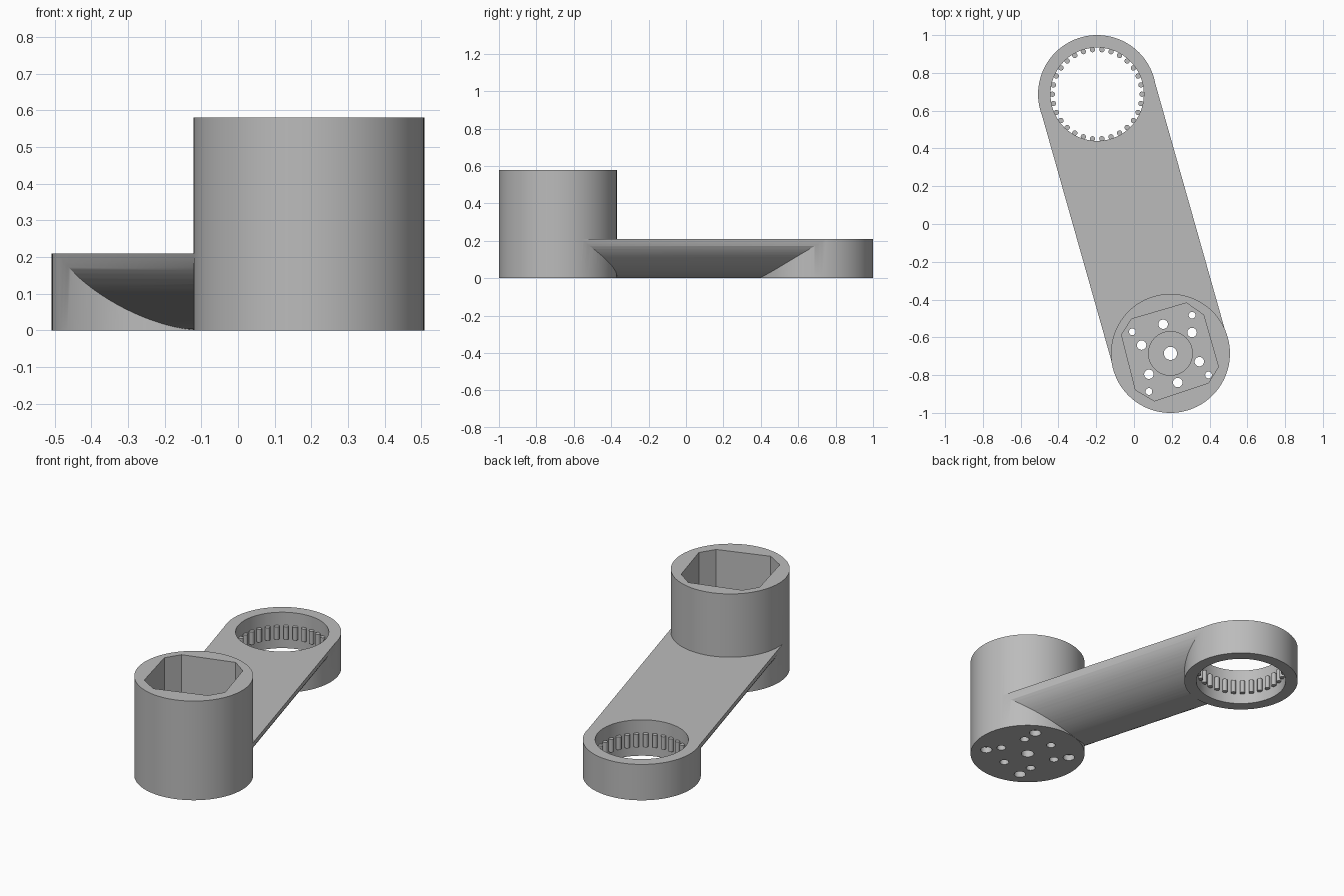
import bpy, bmesh, math
from mathutils import Vector

if "Cube" in bpy.data.objects:
    bpy.data.objects.remove(bpy.data.objects["Cube"])

grey = bpy.data.materials.new("grey plastic")
grey.diffuse_color = (0.5, 0.5, 0.5, 1)
grey.use_nodes = True
grey.node_tree.nodes["Principled BSDF"].inputs["Base Color"].default_value = grey.diffuse_color

RING, POST = Vector((-0.195, 0.687)), Vector((0.193, -0.685))
ARM_H, POST_H, FLOOR = 0.21, 0.58, 0.07


def prism(name, pts, z0, z1):
    """Extrude a flat outline from z0 to z1."""
    bm = bmesh.new()
    face = bm.faces.new([bm.verts.new((p[0], p[1], z0)) for p in pts])
    top = bmesh.ops.extrude_face_region(bm, geom=[face])["geom"]
    bmesh.ops.translate(bm, vec=(0, 0, z1 - z0),
                        verts=[v for v in top if isinstance(v, bmesh.types.BMVert)])
    return finish(name, bm)


def finish(name, bm):
    bmesh.ops.recalc_face_normals(bm, faces=bm.faces)
    mesh = bpy.data.meshes.new(name)
    bm.to_mesh(mesh)
    bm.free()
    mesh.materials.append(grey)
    ob = bpy.data.objects.new(name, mesh)
    bpy.context.collection.objects.link(ob)
    return ob


def cylinder(name, c, r, z0, z1, n=24):
    ang = [2 * math.pi * i / n for i in range(n)]
    return prism(name, [(c[0] + r * math.cos(a), c[1] + r * math.sin(a)) for a in ang], z0, z1)


def combine(body, tool, op):
    """Apply a boolean and discard the tool."""
    mod = body.modifiers.new("cut", "BOOLEAN")
    mod.operation, mod.solver, mod.object = op, "EXACT", tool
    bpy.context.view_layer.objects.active = body
    bpy.ops.object.modifier_apply(modifier=mod.name)
    bpy.data.objects.remove(tool)


def smooth(ob):
    bpy.ops.object.select_all(action="DESELECT")
    ob.select_set(True)
    bpy.context.view_layer.objects.active = ob
    bpy.ops.object.shade_smooth_by_angle(angle=math.radians(30))


# motor post and ring end
body = cylinder("crank_arm", POST, 0.315, 0, POST_H, 96)
ring = cylinder("ring_end", RING, 0.313, 0, ARM_H, 96)

# connecting arm: flat top, rounded belly
along = (POST - RING).normalized()
side = Vector((-along.y, along.x))
half, power, steps = 0.3115, 1.7, 40
profile = []
for i in range(steps + 1):
    t = math.pi * i / steps
    c, s = math.cos(t), math.sin(t)
    profile.append((half * math.copysign(abs(c) ** (2 / power), c),
                    ARM_H - (ARM_H - 0.001) * abs(s) ** (2 / power)))
profile[0], profile[-1] = (half, ARM_H), (-half, ARM_H)
bm = bmesh.new()
ends = []
for c in (RING, POST):
    ends.append([bm.verts.new((*(c + side * u), z)) for u, z in profile])
n = len(profile)
for i in range(n):
    j = (i + 1) % n
    bm.faces.new((ends[0][i], ends[0][j], ends[1][j], ends[1][i]))
for e in ends:
    bm.faces.new(e)
arm = finish("arm", bm)
combine(body, arm, "UNION")
combine(body, ring, "UNION")

# ring bore
combine(body, cylinder("bore", RING, 0.247, -0.1, 0.4, 96), "DIFFERENCE")

# motor pocket: square with clipped corners
pocket = [(0.278, -0.418), (0.368, -0.481), (0.447, -0.757), (0.394, -0.841),
          (0.108, -0.937), (0.008, -0.878), (-0.066, -0.587), (-0.013, -0.503)]
combine(body, prism("pocket", pocket, FLOOR, 0.8), "DIFFERENCE")

# round recess and shaft hole in the pocket floor
combine(body, cylinder("recess", POST, 0.116, FLOOR - 0.025, 0.3, 64), "DIFFERENCE")
combine(body, cylinder("shaft_hole", POST, 0.035, -0.1, 0.3, 32), "DIFFERENCE")

# six vent holes around the shaft
for k in range(6):
    a = math.radians(-16 + 60 * k)
    c = POST + 0.159 * Vector((math.cos(a), math.sin(a)))
    combine(body, cylinder("vent", c, 0.025, -0.1, 0.3), "DIFFERENCE")

# four screw holes, widened from below
for k in range(4):
    a = math.radians(-29.5 + 90 * k)
    c = POST + 0.232 * Vector((math.cos(a), math.sin(a)))
    combine(body, cylinder("screw", c, 0.018, -0.1, 0.3), "DIFFERENCE")
    combine(body, cylinder("screw_head", c, 0.032, -0.1, 0.035), "DIFFERENCE")
smooth(body)

# small round teeth inside the ring
for k in range(30):
    a = 2 * math.pi * k / 30
    c = RING + 0.237 * Vector((math.cos(a), math.sin(a)))
    smooth(cylinder("ring_tooth_%02d" % (k + 1), c, 0.014, 0.06, 0.135, 16))
